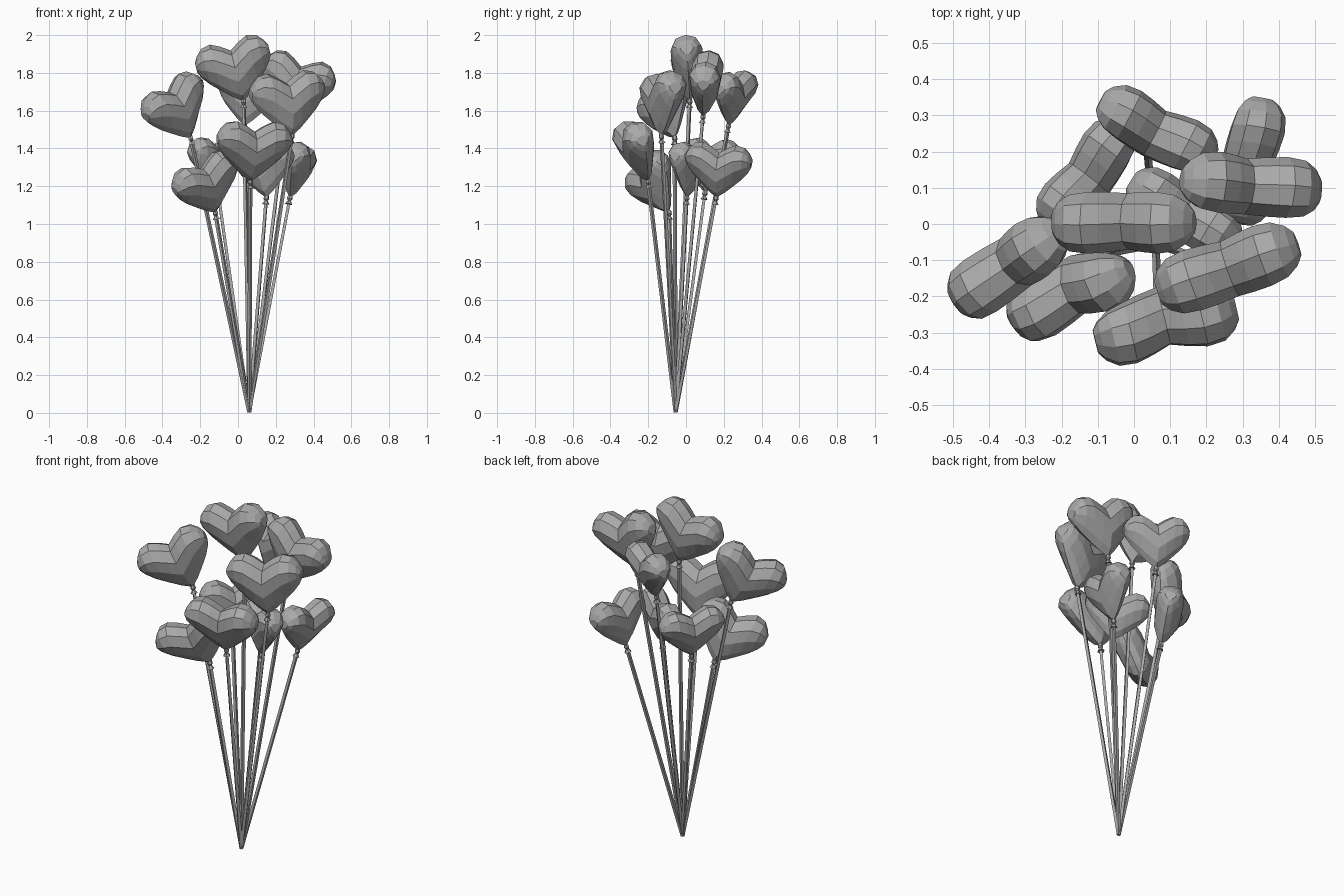
import bpy, bmesh, math
from mathutils import Vector, Matrix

cube = bpy.data.objects.get("Cube")
if cube:
    bpy.data.objects.remove(cube)

grey = bpy.data.materials.new("plain_grey")
grey.use_nodes = True
grey.diffuse_color = (0.4, 0.4, 0.4, 1)
grey.node_tree.nodes["Principled BSDF"].inputs["Base Color"].default_value = (0.4, 0.4, 0.4, 1)


def loft(name, rings, matrix):
    """Flat-faced solid through a row of closed rings, capped at both ends."""
    bm = bmesh.new()
    loops = [[bm.verts.new(matrix @ Vector(p)) for p in ring] for ring in rings]
    for a, b in zip(loops, loops[1:]):
        n = len(a)
        for i in range(n):
            j = (i + 1) % n
            bm.faces.new((a[i], a[j], b[j], b[i]))
    bm.faces.new(loops[0])
    bm.faces.new(loops[-1])
    bmesh.ops.recalc_face_normals(bm, faces=bm.faces)
    mesh = bpy.data.meshes.new(name)
    bm.to_mesh(mesh)
    bm.free()
    mesh.materials.append(grey)
    obj = bpy.data.objects.new(name, mesh)
    bpy.context.collection.objects.link(obj)
    return obj


def circle(radius, z, sides):
    return [(radius * math.cos(math.tau * i / sides),
             radius * math.sin(math.tau * i / sides), z) for i in range(sides)]


# Heart stations from the middle outwards: x, bottom, top, half depth
HALF = [(0, 0, .278, .078), (.05, .036, .312, .083), (.1, .082, .336, .085),
        (.15, .13, .325, .078), (.183, .172, .29, .057), (.2, .205, .26, .034)]
STATIONS = [(-x, b, t, d) for x, b, t, d in reversed(HALF[1:])] + HALF
# Teardrop section: height fraction, depth fraction
SECTION = [(0, 0), (.12, .4), (.4, .86), (.68, 1), (.92, .66), (1, 0)]
OUTLINE = SECTION + [(h, -d) for h, d in reversed(SECTION[1:-1])]
HEART = [[(x, d * q, b + (t - b) * h) for h, q in OUTLINE] for x, b, t, d in STATIONS]

# Pinched knot with a flared lip
KNOT = [circle(r, z, 6) for r, z in ((.012, .012), (.015, -.008), (.008, -.017), (.02, -.036))]

BASE = Vector((.06, -.055, .004))

# Tip position, plan centre, turn in degrees, scale
BALLOONS = [
    ((.03, .02, 1.65), (-.022, .006), 1, 1),
    ((-.25, -.06, 1.455), (-.335, -.11), 34, .99),
    ((-.12, -.09, 1.06), (-.167, -.185), 32, .97),
    ((.065, -.2, 1.225), (.085, -.268), 13, 1),
    ((.285, -.13, 1.465), (.262, -.123), 19, 1.02),
    ((.255, .09, 1.57), (.315, .105), -3, .99),
    ((.035, .225, 1.52), (.06, .255), -27, .88),
    ((-.105, .1, 1.165), (-.128, .13), 53, .88),
    ((.275, .16, 1.14), (.32, .172), 79, .88),
    ((.15, .005, 1.14), (.14, .027), -32, .86),
]

for n, (tip, centre, turn, size) in enumerate(BALLOONS, 1):
    # Balloon leans from its tip towards its plan centre
    tip = Vector(tip)
    dx, dy = centre[0] - tip.x, centre[1] - tip.y
    up = Vector((dx, dy, math.sqrt((.21 * size) ** 2 - dx * dx - dy * dy))).normalized()
    side = Vector((math.cos(math.radians(turn)), math.sin(math.radians(turn)), 0))
    side = (side - up * side.dot(up)).normalized()
    deep = up.cross(side)
    frame = Matrix.Translation(tip) @ Matrix((side, deep, up)).transposed().to_4x4()
    loft(f"heart_balloon_{n}", HEART, frame @ Matrix.Scale(size, 4))

    # Knot and straight string down to the shared gathering point
    pull = tip - BASE
    aim = pull.to_track_quat('Z', 'Y').to_matrix().to_4x4()
    loft(f"knot_{n}", KNOT, Matrix.Translation(tip) @ aim)
    loft(f"string_{n}", [circle(.011, 0, 4), circle(.011, pull.length - .017, 4)],
         Matrix.Translation(BASE) @ aim)
